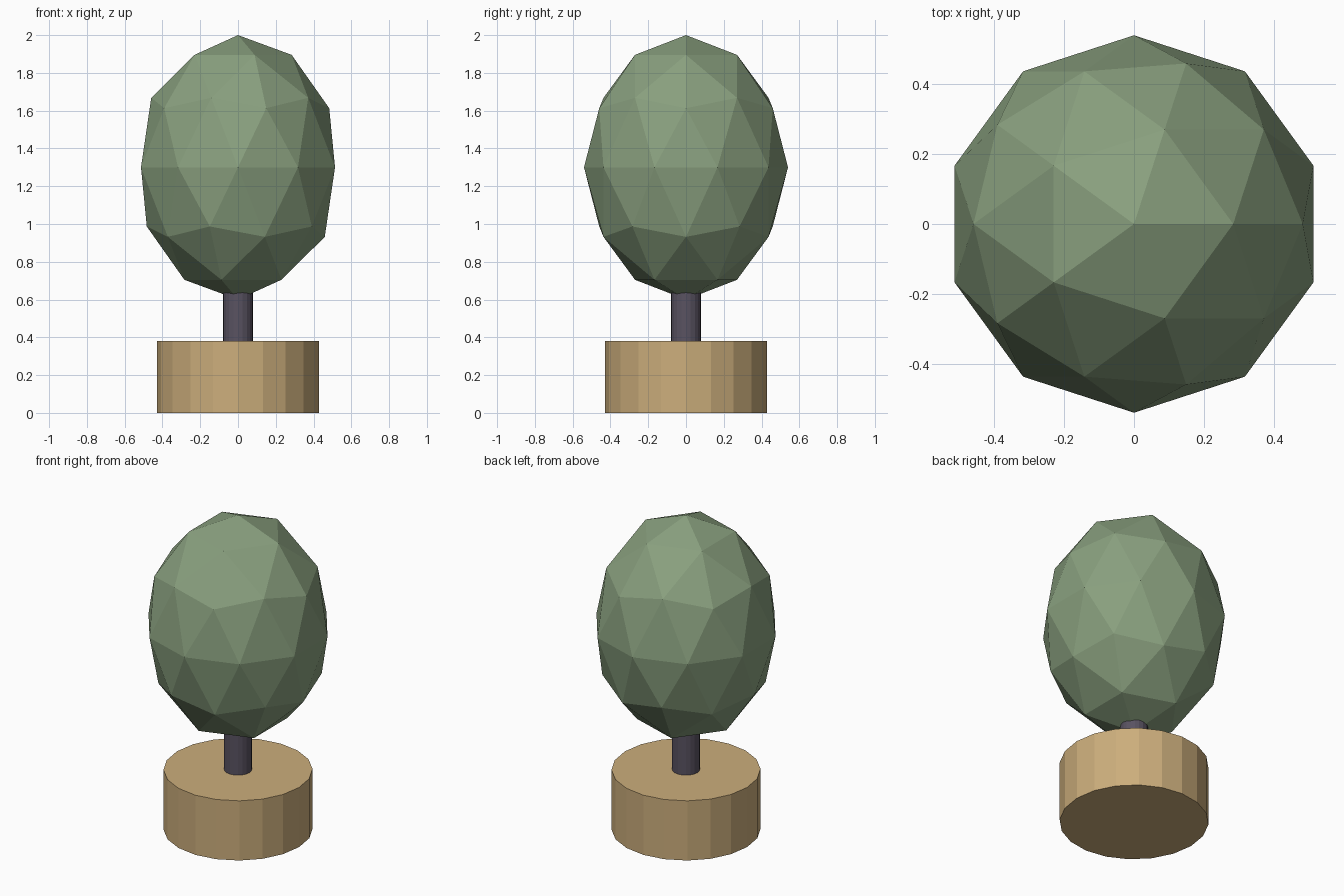
import bpy

cube = bpy.data.objects.get("Cube")
if cube:
    bpy.data.objects.remove(cube, do_unlink=True)


def make_material(name, rgb):
    mat = bpy.data.materials.new(name)
    mat.use_nodes = True
    colour = (*rgb, 1.0)
    mat.diffuse_color = colour
    mat.node_tree.nodes["Principled BSDF"].inputs["Base Color"].default_value = colour
    return mat


def finish(name, mat):
    obj = bpy.context.object
    obj.name = name
    obj.data.materials.append(mat)
    return obj


def cylinder(name, radius, bottom, top, mat):
    bpy.ops.mesh.primitive_cylinder_add(
        vertices=20, radius=radius, depth=top - bottom,
        location=(0, 0, (bottom + top) / 2))
    return finish(name, mat)


leaf_green = make_material("leaf green", (0.25, 0.35, 0.21))
bark = make_material("dark bark", (0.10, 0.085, 0.12))
clay = make_material("tan clay", (0.60, 0.42, 0.20))

# Planter and trunk
cylinder("planter", 0.43, 0, 0.38, clay)
cylinder("trunk", 0.08, 0.36, 0.75, bark)

# Faceted egg-shaped foliage
bpy.ops.mesh.primitive_ico_sphere_add(subdivisions=2, radius=1, location=(0, 0, 1.3))
foliage = finish("foliage", leaf_green)
foliage.scale = (0.54, 0.54, 0.7)
